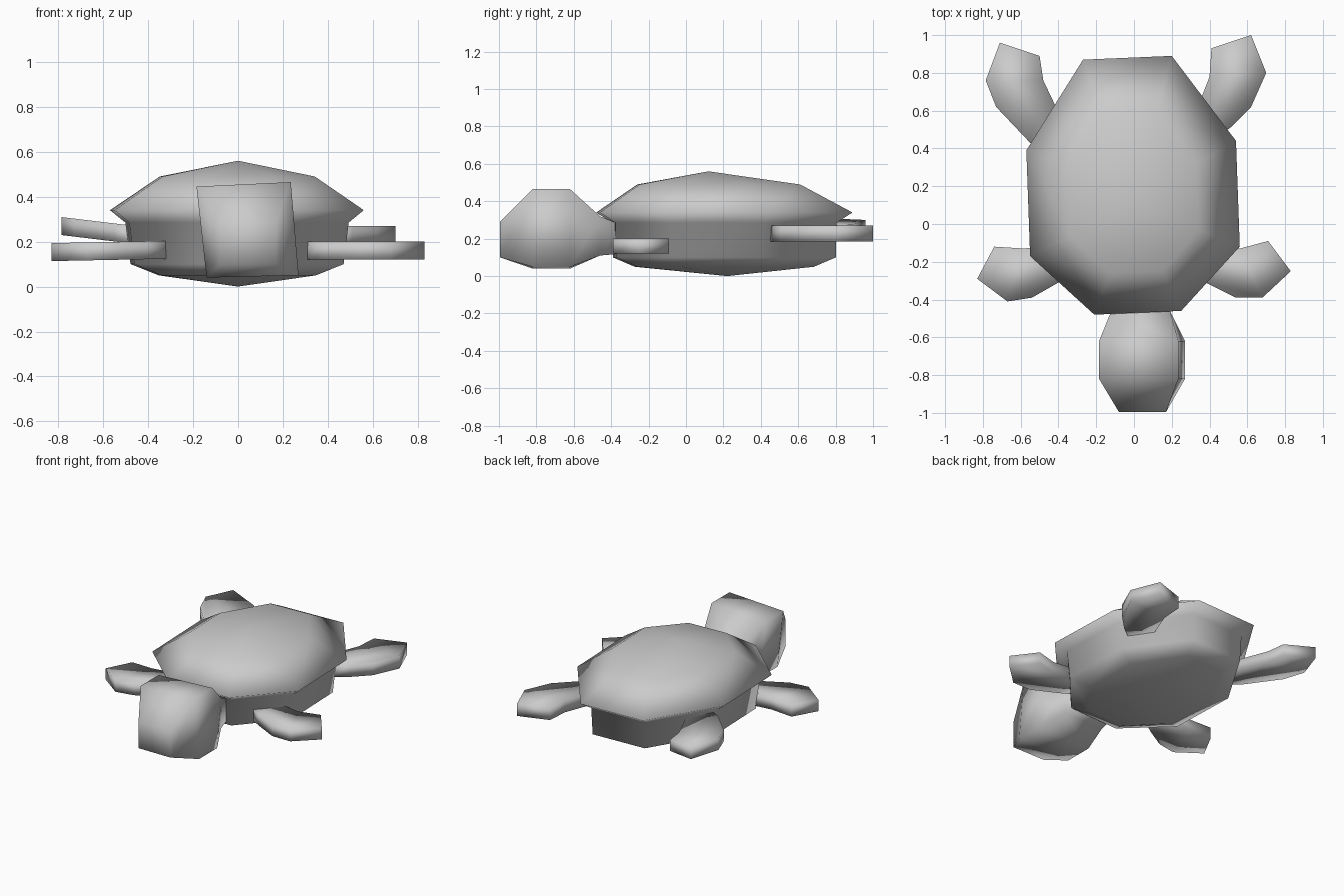
import bpy

cube = bpy.data.objects.get("Cube")
if cube:
    bpy.data.objects.remove(cube, do_unlink=True)

grey = bpy.data.materials.new("plain_grey")
grey.use_nodes = True
colour = (0.6, 0.6, 0.6, 1)
grey.diffuse_color = colour
for node in grey.node_tree.nodes:
    if node.type == 'BSDF_PRINCIPLED':
        node.inputs["Base Color"].default_value = colour


def loft(name, rings):
    """Skin a stack of equal rings; a one-point ring closes to a tip."""
    verts, faces, starts = [], [], []
    for ring in rings:
        starts.append(len(verts))
        verts += ring
    for i in range(len(rings) - 1):
        a, b = starts[i], starts[i + 1]
        na, nb = len(rings[i]), len(rings[i + 1])
        n = max(na, nb)
        for k in range(n):
            j = (k + 1) % n
            if na == 1:
                faces.append((a, b + j, b + k))
            elif nb == 1:
                faces.append((a + k, a + j, b))
            else:
                faces.append((a + k, a + j, b + j, b + k))
    for start, ring in ((starts[0], rings[0]), (starts[-1], rings[-1])):
        if len(ring) > 2:
            faces.append(tuple(range(start, start + len(ring))))
    mesh = bpy.data.meshes.new(name)
    mesh.from_pydata(verts, [], faces)
    obj = bpy.data.objects.new(name, mesh)
    bpy.context.collection.objects.link(obj)
    mesh.materials.append(grey)
    # Consistent outward normals, soft shading everywhere
    bpy.ops.object.select_all(action='DESELECT')
    obj.select_set(True)
    bpy.context.view_layer.objects.active = obj
    bpy.ops.object.mode_set(mode='EDIT')
    bpy.ops.mesh.select_all(action='SELECT')
    bpy.ops.mesh.normals_make_consistent(inside=False)
    bpy.ops.object.mode_set(mode='OBJECT')
    bpy.ops.object.shade_smooth()
    return obj


# Slightly twisted octagon shared by the shell and the belly
RIM = [(-0.27, 0.87), (0.20, 0.89), (0.54, 0.44), (0.56, -0.12),
       (0.25, -0.46), (-0.21, -0.48), (-0.55, -0.17), (-0.57, 0.39)]
MID = 0.205


def octagon(z, sx, sy, shift=0):
    return [(x * sx, MID + shift + (y - MID) * sy, z) for x, y in RIM]


# Shell with overhanging rim and belly, one continuous skin
loft("shell_and_belly", [
    [(0, 0.12, 0.56)],
    octagon(0.49, 0.61, 0.635, -0.03),
    octagon(0.34, 1, 1),
    octagon(0.285, 0.88, 0.875),
    octagon(0.10, 0.84, 0.87),
    octagon(0.05, 0.62, 0.70),
    [(0, 0.22, 0)]])


# Head: four-cornered sections from snout to neck
def section(y, x0, x1, z0, z1):
    return [(x0, y, z0), (x1, y, z0), (x1, y, z1), (x0, y, z1)]


def cheek(y):
    return [(-0.14, y, 0.04), (0.27, y, 0.05), (0.235, y, 0.465), (-0.185, y, 0.445)]


loft("head", [
    section(-0.995, -0.08, 0.17, 0.10, 0.29),
    cheek(-0.82), cheek(-0.62),
    section(-0.46, -0.12, 0.19, 0.11, 0.32),
    section(-0.34, -0.10, 0.16, 0.12, 0.27)])


# Flippers: flat slabs, optionally tilted sideways
def flipper(name, outline, z, thick, slope=0.0):
    loft(name, [[(x, y, z + h + slope * (abs(x) - 0.5)) for x, y in outline]
                for h in (0, thick)])


flipper("front_left_flipper",
        [(0.31, -0.27), (0.38, -0.31), (0.54, -0.39), (0.68, -0.39),
         (0.83, -0.25), (0.71, -0.09), (0.56, -0.13), (0.38, -0.10)], 0.12, 0.08)
flipper("front_right_flipper",
        [(-0.31, -0.25), (-0.40, -0.31), (-0.54, -0.39), (-0.67, -0.41),
         (-0.83, -0.29), (-0.74, -0.12), (-0.58, -0.13), (-0.38, -0.10)], 0.12, 0.08, -0.02)
flipper("back_left_flipper",
        [(0.43, 0.45), (0.51, 0.51), (0.62, 0.62), (0.70, 0.80),
         (0.62, 1.0), (0.41, 0.93), (0.40, 0.78), (0.33, 0.60)], 0.185, 0.085)
flipper("back_right_flipper",
        [(-0.45, 0.37), (-0.55, 0.43), (-0.73, 0.62), (-0.785, 0.76),
         (-0.71, 0.96), (-0.50, 0.89), (-0.48, 0.76), (-0.38, 0.55)], 0.195, 0.08, 0.12)
